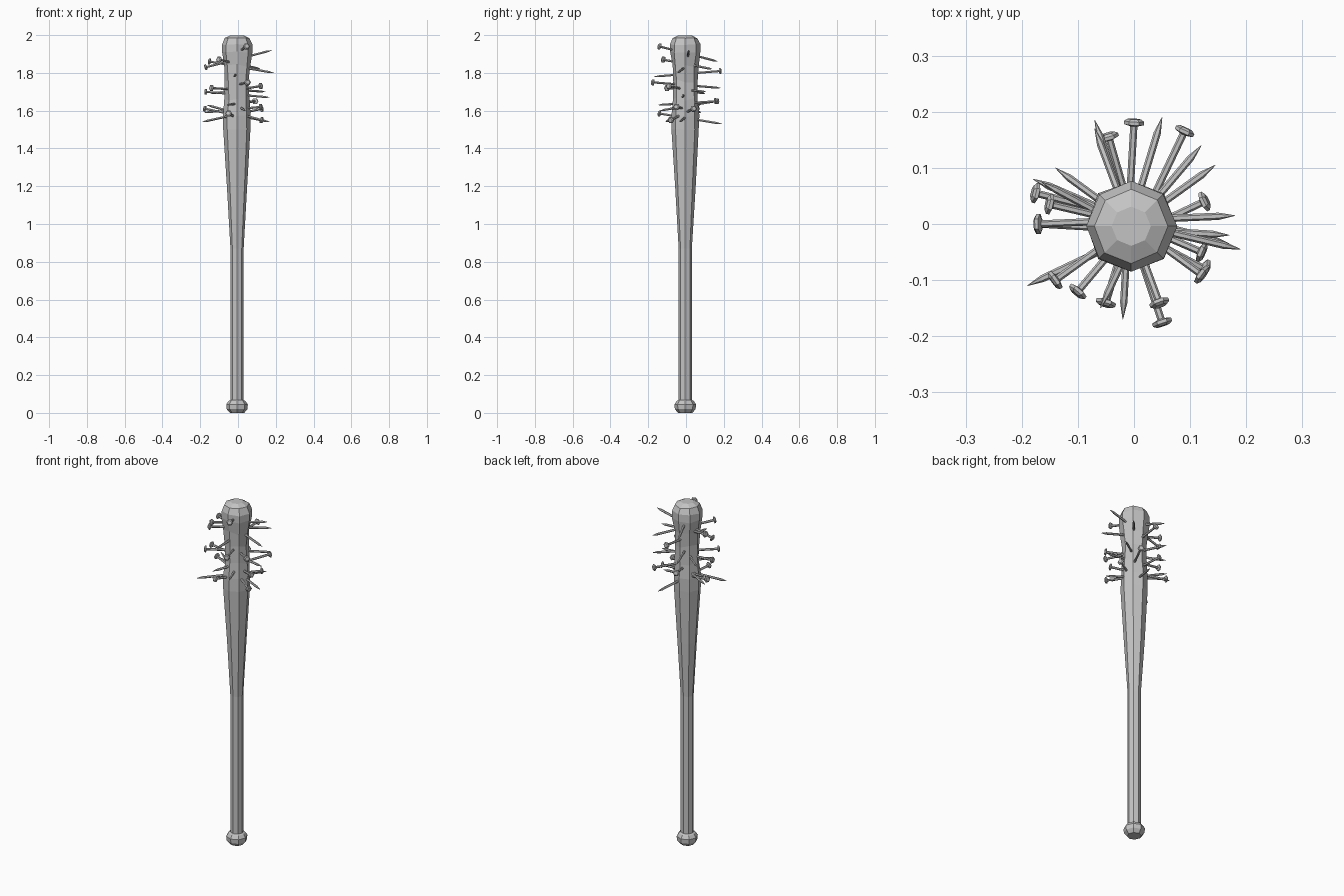
import bpy, bmesh, math, random
from mathutils import Vector

random.seed(4)
cube = bpy.data.objects.get("Cube")
if cube:
    bpy.data.objects.remove(cube, do_unlink=True)

grey = bpy.data.materials.new("plain grey")
grey.use_nodes = True
colour = (0.55, 0.55, 0.55, 1)
grey.diffuse_color = colour
grey.node_tree.nodes["Principled BSDF"].inputs["Base Color"].default_value = colour

SIDES = 8
CENTRE = Vector((-0.005, -0.004, 0))


def finish(name, bm):
    """Turn a bmesh into a flat-shaded grey object."""
    bmesh.ops.recalc_face_normals(bm, faces=bm.faces)
    mesh = bpy.data.meshes.new(name)
    bm.to_mesh(mesh)
    bm.free()
    mesh.materials.append(grey)
    obj = bpy.data.objects.new(name, mesh)
    bpy.context.collection.objects.link(obj)
    return obj


def lathe(bm, profile, sides, origin, axis, u, v):
    """Sweep (radius, distance, dent) rings along an axis and cap both ends."""
    rings = []
    for radius, dist, dent in profile:
        ring = []
        for i in range(sides):
            a = math.tau * i / sides
            r = radius * (1 + random.uniform(-dent, dent))
            d = dist + random.uniform(-dent, dent) * 0.15
            ring.append(bm.verts.new(origin + axis * d + (u * math.cos(a) + v * math.sin(a)) * r))
        rings.append(ring)
    for low, high in zip(rings, rings[1:]):
        for i in range(sides):
            j = (i + 1) % sides
            bm.faces.new((low[i], low[j], high[j], high[i]))
    bm.faces.new(rings[0])
    bm.faces.new(rings[-1])


X, Y, Z = Vector((1, 0, 0)), Vector((0, 1, 0)), Vector((0, 0, 1))

# Knob at the end of the grip
bm = bmesh.new()
lathe(bm, [(0.038, 0, 0), (0.055, 0.02, 0), (0.057, 0.045, 0), (0.045, 0.063, 0), (0.035, 0.068, 0)],
      SIDES, CENTRE, Z, X, Y)
finish("knob", bm)

# Straight grip, flaring into the battered barrel and its domed end
bm = bmesh.new()
lathe(bm, [(0.035, 0.05, 0), (0.035, 0.87, 0), (0.054, 1.19, 0.03), (0.072, 1.5, 0.02),
           (0.072, 1.57, 0.05), (0.064, 1.66, 0.06), (0.062, 1.76, 0.07), (0.071, 1.84, 0.06),
           (0.081, 1.91, 0.03), (0.081, 1.95, 0.02), (0.066, 1.983, 0.02), (0.035, 1.999, 0)],
      SIDES, CENTRE, Z, X, Y)
finish("bat", bm)

# Nails driven right through the barrel: head position, then tip position
NAILS = [
    ((0, .18, 1.81), (-.02, -.17, 1.78)),
    ((.09, .165, 1.65), (-.06, -.15, 1.63)),
    ((-.05, -.14, 1.585), (.05, .19, 1.53)),
    ((.045, -.14, 1.94), (-.07, .17, 1.86)),
    ((.05, -.175, 1.75), (-.07, .185, 1.72)),
    ((-.1, -.12, 1.87), (.12, .14, 1.82)),
    ((-.14, -.1, 1.72), (.145, .105, 1.7)),
    ((-.15, .035, 1.86), (.19, -.045, 1.8)),
    ((-.17, 0, 1.83), (.18, .015, 1.92)),
    ((-.17, 0, 1.7), (.17, -.02, 1.67)),
    ((-.175, .055, 1.61), (.17, -.035, 1.54)),
    ((-.045, .155, 1.65), (.04, -.14, 1.6)),
    ((.125, .04, 1.61), (-.19, -.11, 1.54)),
    ((.12, -.05, 1.62), (-.18, .08, 1.59)),
    ((.12, -.09, 1.73), (-.14, .1, 1.69)),
    ((.125, -.08, 1.55), (-.165, .075, 1.63)),
]
for n, (head, tip) in enumerate(NAILS):
    head, tip = Vector(head), Vector(tip)
    axis = tip - head
    length = axis.length
    axis.normalize()
    u = axis.cross(Z).normalized()
    v = axis.cross(u)
    bm = bmesh.new()
    lathe(bm, [(0.012, -0.007, 0), (0.018, -0.003, 0), (0.018, 0.003, 0), (0.0065, 0.006, 0),
               (0.0065, length - 0.03, 0), (0.0005, length, 0)], 6, head, axis, u, v)
    finish("nail_%d" % (n + 1), bm)
